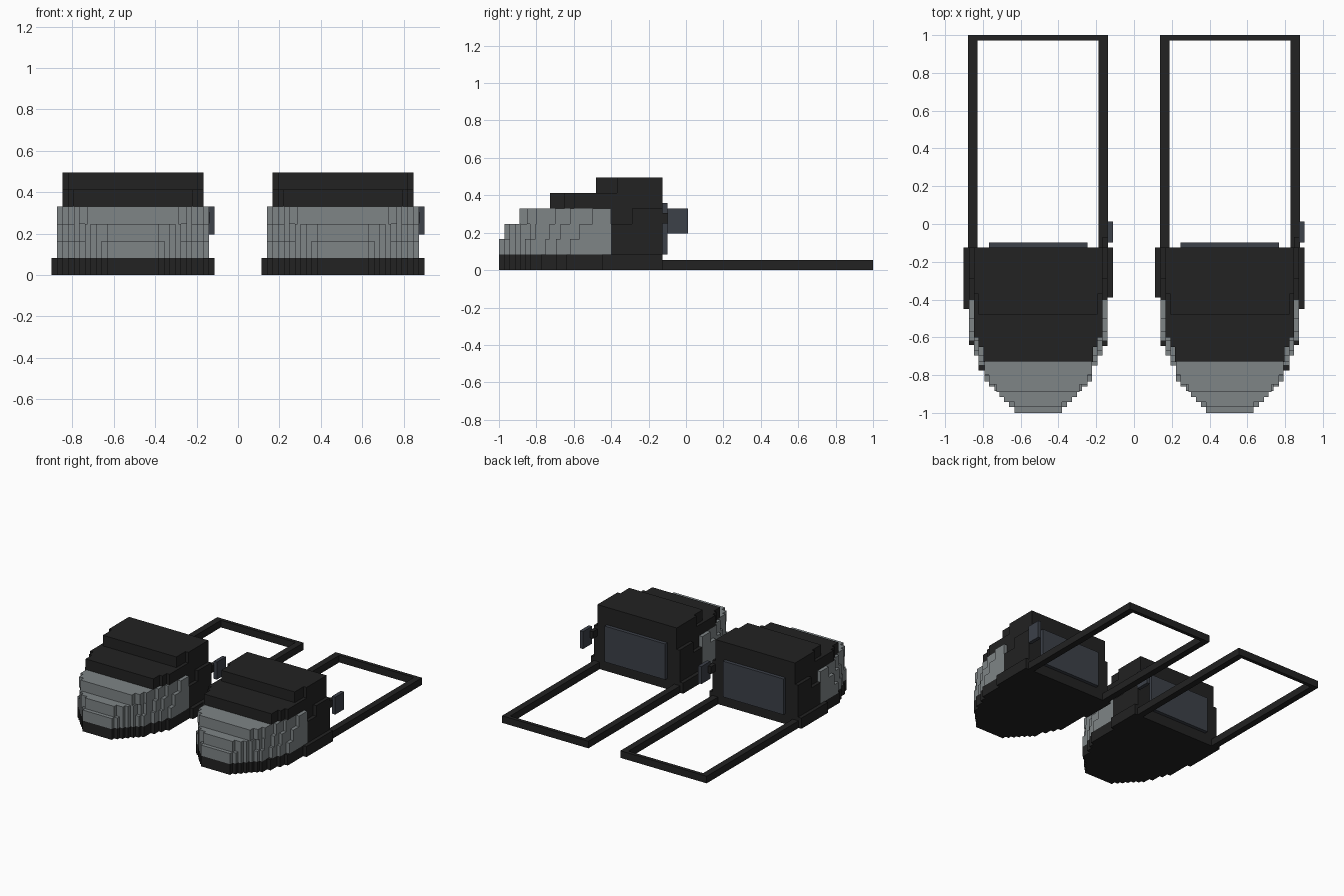
import bpy, bmesh

if "Cube" in bpy.data.objects:
    bpy.data.objects.remove(bpy.data.objects["Cube"])


def material(name, rgb):
    m = bpy.data.materials.new(name)
    m.diffuse_color = (*rgb, 1)
    m.use_nodes = True
    m.node_tree.nodes["Principled BSDF"].inputs["Base Color"].default_value = m.diffuse_color
    return m


BLACK = material("black", (0.016, 0.016, 0.016))
GREY = material("cool grey", (0.21, 0.232, 0.24))
SLATE = material("slate", (0.045, 0.052, 0.066))

BACK, SPLIT, H = -0.125, -0.40, 0.0825     # heel plane, colour split, layer height


def side(steps, y0):
    """Stepped half outline from (half width, front y) steps, back to front."""
    pts = []
    for w, y1 in steps:
        pts += [(w, y0), (w, y1)]
        y0 = y1
    return pts


def add_layer(bm, outer, inner, y0, z0, z1, cx, s):
    """Extrude a stepped outline; s points to the outer side."""
    a = [(cx + s * w, y) for w, y in side(outer, y0)]
    b = [(cx - s * w, y) for w, y in side(inner, y0)]
    face = bm.faces.new([bm.verts.new((x, y, z0)) for x, y in a + b[::-1]])
    ext = bmesh.ops.extrude_face_region(bm, geom=[face])
    top = [g for g in ext["geom"] if isinstance(g, bmesh.types.BMVert)]
    bmesh.ops.translate(bm, verts=top, vec=(0, 0, z1 - z0))


def add_box(bm, x0, x1, y0, y1, z0, z1):
    r = bmesh.ops.create_cube(bm, size=1)
    for v in r["verts"]:
        v.co = ((x0 + x1) / 2 + v.co.x * (x1 - x0),
                (y0 + y1) / 2 + v.co.y * (y1 - y0),
                (z0 + z1) / 2 + v.co.z * (z1 - z0))


def finish(bm, name, mat):
    bmesh.ops.recalc_face_normals(bm, faces=bm.faces[:])
    me = bpy.data.meshes.new(name)
    bm.to_mesh(me)
    bm.free()
    me.materials.append(mat)
    ob = bpy.data.objects.new(name, me)
    bpy.context.collection.objects.link(ob)


# stepped toe shared by the low layers
TIP = [(0.285, -0.835), (0.26, -0.86), (0.232, -0.885), (0.205, -0.915),
       (0.18, -0.943), (0.153, -0.97), (0.125, -1.0)]
SOLE_OUT = [(0.395, -0.45), (0.367, -0.64), (0.34, -0.695), (0.315, -0.775)] + TIP
SOLE_IN = [(0.395, -0.39), (0.367, -0.645), (0.34, -0.695), (0.315, -0.75)] + TIP
# grey toe layers, bottom to top
TOE = [
    [(0.367, -0.62), (0.34, -0.695), (0.315, -0.75)] + TIP,
    [(0.367, -0.57), (0.34, -0.67), (0.315, -0.73), (0.285, -0.805), (0.26, -0.835),
     (0.232, -0.885), (0.205, -0.915), (0.18, -0.943), (0.125, -0.97)],
    [(0.367, -0.50), (0.34, -0.62), (0.315, -0.70), (0.285, -0.80),
     (0.26, -0.85), (0.22, -0.89)],
]
# black heel layers, bottom to top
HEEL = [[(0.367, SPLIT)], [(0.367, SPLIT)], [(0.367, -0.29), (0.34, SPLIT)]]
# black roof layers
ROOF = [[(0.34, -0.60), (0.315, -0.65), (0.29, -0.727)],
        [(0.34, -0.37), (0.315, -0.48)]]

for label, s in (("left", -1), ("right", 1)):
    cx = s * 0.5075
    # sole
    bm = bmesh.new()
    add_layer(bm, SOLE_OUT, SOLE_IN, BACK, 0, H, cx, s)
    finish(bm, label + "_sole", BLACK)
    # grey stepped toe
    bm = bmesh.new()
    for i, st in enumerate(TOE):
        add_layer(bm, st, st, SPLIT, H * (i + 1), H * (i + 2), cx, s)
    finish(bm, label + "_toe", GREY)
    # black heel block and roof
    bm = bmesh.new()
    for i, st in enumerate(HEEL + ROOF):
        add_layer(bm, st, st, BACK, H * (i + 1), H * (i + 2), cx, s)
    finish(bm, label + "_heel_and_roof", BLACK)
    # flat frame trailing behind
    bm = bmesh.new()
    for k in (-1, 1):
        x0, x1 = sorted((cx + k * 0.32, cx + k * 0.37))
        add_box(bm, x0, x1, BACK, 1.0, 0, 0.055)
    add_box(bm, cx - 0.32, cx + 0.32, 0.972, 1.0, 0, 0.055)
    finish(bm, label + "_rear_frame", BLACK)
    # back panel
    bm = bmesh.new()
    add_box(bm, cx - 0.26, cx + 0.26, BACK, -0.098, H, 0.36)
    finish(bm, label + "_back_panel", SLATE)
    # side tab, always on the +x side, with its short post
    bm = bmesh.new()
    add_box(bm, cx + 0.367, cx + 0.395, -0.098, 0.012, 0.195, 0.33)
    finish(bm, label + "_side_tab", SLATE)
    bm = bmesh.new()
    add_box(bm, cx + 0.34, cx + 0.37, BACK, -0.07, 0.25, 0.305)
    finish(bm, label + "_tab_post", BLACK)
